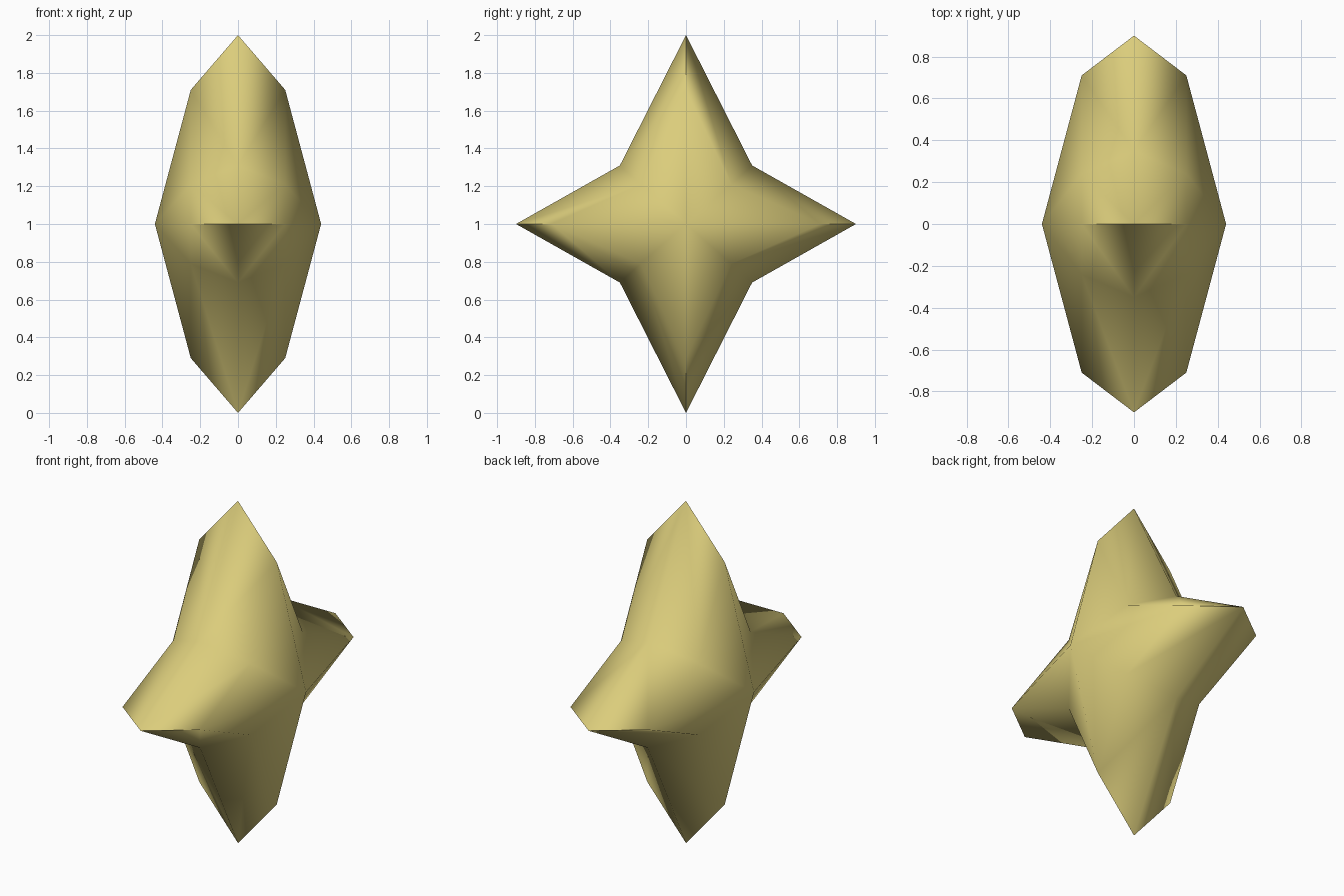
import bpy, bmesh, math

if "Cube" in bpy.data.objects:
    bpy.data.objects.remove(bpy.data.objects["Cube"])

# Star outlines in the YZ plane: upright tip, valley, side tip
def star_ring(bm, x, tip_z, tip_y, valley):
    vy, vz = valley
    quarter = [(0, tip_z), (vy, vz), (tip_y, 0), (vy, -vz)]
    pts = quarter + [(-y, -z) for y, z in quarter]
    return [bm.verts.new((x, y, z + 1)) for y, z in pts]

bm = bmesh.new()
outer = star_ring(bm, 0, 1.0, 0.90, (0.35, 0.31))

# Each side: inset smaller star, then a fan to the raised centre
for side in (-1, 1):
    inner = star_ring(bm, side * 0.25, 0.71, 0.71, (0.24, 0.21))
    centre = bm.verts.new((side * 0.44, 0, 1))
    for i in range(8):
        j = (i + 1) % 8
        bm.faces.new((outer[i], outer[j], inner[j], inner[i]))
        bm.faces.new((inner[i], inner[j], centre))

bmesh.ops.recalc_face_normals(bm, faces=bm.faces)

# Smooth shading, with only the chisel ridges at the tips kept sharp
for f in bm.faces:
    f.smooth = True
for e in bm.edges:
    e.smooth = e.calc_face_angle() < math.radians(85)

mesh = bpy.data.meshes.new("star")
bm.to_mesh(mesh)
bm.free()

gold = bpy.data.materials.new("pale gold")
gold.diffuse_color = (0.71, 0.61, 0.20, 1)
gold.use_nodes = True
gold.node_tree.nodes["Principled BSDF"].inputs["Base Color"].default_value = gold.diffuse_color
mesh.materials.append(gold)
star = bpy.data.objects.new("star", mesh)
bpy.context.collection.objects.link(star)
